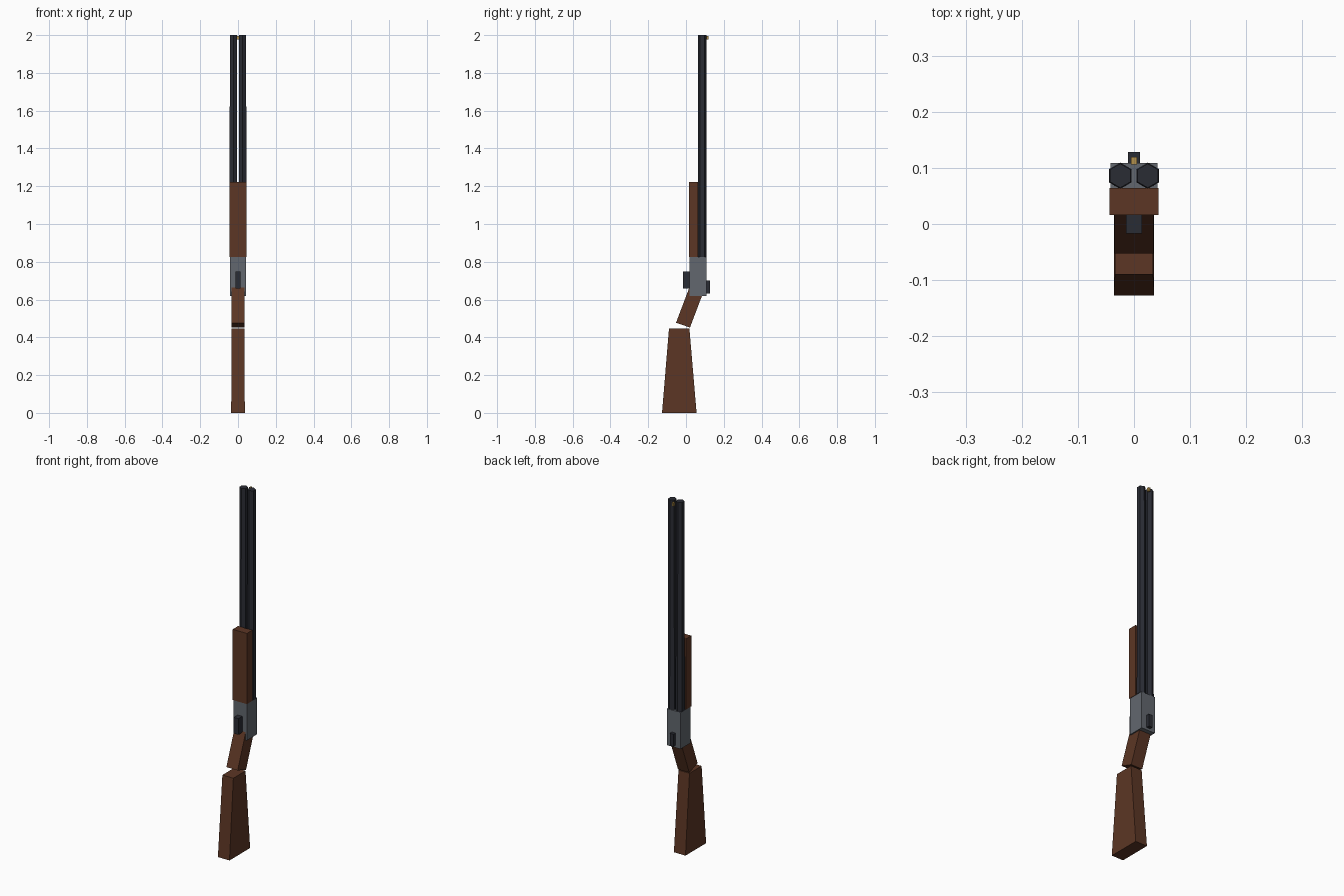
import bpy, bmesh
from math import radians, pi
from mathutils import Matrix

old = bpy.data.objects.get("Cube")
if old:
    bpy.data.objects.remove(old, do_unlink=True)


def material(name, rgb):
    m = bpy.data.materials.new(name)
    m.use_nodes = True
    m.diffuse_color = (*rgb, 1)
    m.node_tree.nodes["Principled BSDF"].inputs["Base Color"].default_value = (*rgb, 1)
    return m


wood = material("walnut wood", (0.107, 0.037, 0.018))
blued = material("blued steel", (0.023, 0.025, 0.034))
steel = material("grey steel", (0.122, 0.136, 0.156))
brass = material("brass", (0.45, 0.28, 0.07))


def finish(name, bm, mat):
    bmesh.ops.recalc_face_normals(bm, faces=bm.faces)
    mesh = bpy.data.meshes.new(name)
    bm.to_mesh(mesh)
    bm.free()
    mesh.materials.append(mat)
    obj = bpy.data.objects.new(name, mesh)
    bpy.context.collection.objects.link(obj)
    return obj


def slab(name, profile, bottom_half, top_half, mat):
    """Solid from a (y, z) side profile: two bottom points, then two top points."""
    bm = bmesh.new()
    halves = (bottom_half, bottom_half, top_half, top_half)
    left, right = ([bm.verts.new((s * h, y, z)) for h, (y, z) in zip(halves, profile)]
                   for s in (1, -1))
    bm.faces.new(left)
    bm.faces.new(right)
    for i in range(4):
        j = (i + 1) % 4
        bm.faces.new((left[i], left[j], right[j], right[i]))
    return finish(name, bm, mat)


def block(name, half, y0, y1, z0, z1, mat):
    return slab(name, [(y0, z0), (y1, z0), (y1, z1), (y0, z1)], half, half, mat)


# Tapered butt stock
slab("butt_stock", [(-0.127, 0), (0.056, 0), (0.018, 0.447), (-0.09, 0.447)],
     0.036, 0.034, wood)

# Slanted grip running up into the receiver
slab("grip", [(-0.053, 0.477), (0.021, 0.452), (0.098, 0.655), (0.024, 0.68)],
     0.035, 0.035, wood)

# Receiver, fore-end, trigger and opening lever
block("receiver", 0.042, 0.018, 0.109, 0.62, 0.825, steel)
block("fore_end", 0.044, 0.016, 0.064, 0.825, 1.222, wood)
block("trigger", 0.0145, -0.017, 0.025, 0.658, 0.748, blued)
block("opening_lever", 0.011, 0.1, 0.128, 0.633, 0.702, blued)

# Pair of slightly tapered six-sided barrels
for side, sign in (("left", 1), ("right", -1)):
    bm = bmesh.new()
    place = Matrix.Translation((sign * 0.0245, 0.086, 1.4125))
    bmesh.ops.create_cone(bm, cap_ends=True, segments=6, radius1=0.0235,
                          radius2=0.0215, depth=1.175, matrix=place)
    # Turn a corner towards the back if the cone starts with a flat there
    if max(v.co.y for v in bm.verts) < 0.108:
        bmesh.ops.rotate(bm, verts=bm.verts, cent=place.translation,
                         matrix=Matrix.Rotation(pi / 6, 3, "Z"))
    finish(side + "_barrel", bm, blued)

# Bead sight at the muzzle
block("bead_sight", 0.005, 0.106, 0.119, 1.976, 1.996, brass)
